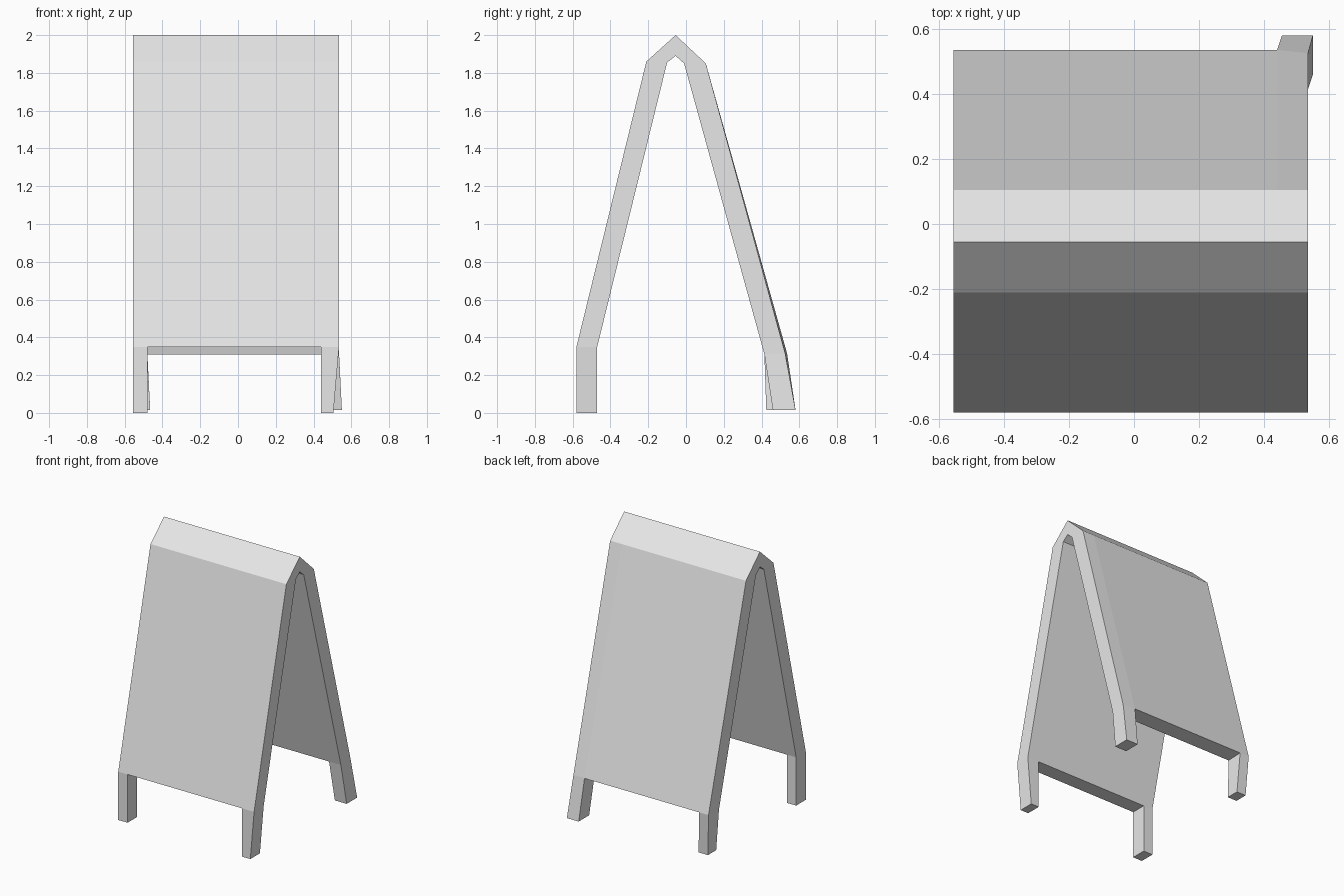
import bpy
import bmesh

cube = bpy.data.objects.get("Cube")
if cube:
    bpy.data.objects.remove(cube, do_unlink=True)

grey = bpy.data.materials.new("plain_grey")
grey.use_nodes = True
grey.diffuse_color = (0.8, 0.8, 0.8, 1)
grey.node_tree.nodes["Principled BSDF"].inputs["Base Color"].default_value = (0.8, 0.8, 0.8, 1)

# Side profile (y, z) of the folded board, front foot over the ridge to back foot
outer = [(-0.58, 0.35), (-0.21, 1.86), (-0.055, 2.0), (0.105, 1.85), (0.535, 0.315)]
inner = [(-0.47, 0.35), (-0.10, 1.855), (-0.055, 1.89), (-0.01, 1.85), (0.415, 0.31)]
stations = [-0.555, -0.48, 0.44, 0.535]

bm = bmesh.new()
rings = []
for x in stations:
    pair = [[bm.verts.new((x, y, z)) for y, z in line] for line in (outer, inner)]
    rings.append(pair)
rings[-1][0][-1].co.y = 0.525

# Panel skins and bottom edges between neighbouring stations
feet = {}
for s, (a, b) in enumerate(zip(rings, rings[1:])):
    for k in range(len(outer) - 1):
        for side in (0, 1):
            bm.faces.new((a[side][k], b[side][k], b[side][k + 1], a[side][k + 1]))
    for end in (0, -1):
        feet[s, end] = bm.faces.new((a[0][end], b[0][end], b[1][end], a[1][end]))

# Closed side edges
for o, i in (rings[0], rings[-1]):
    for k in range(len(outer) - 1):
        bm.faces.new((o[k], o[k + 1], i[k + 1], i[k]))


def leg(face, x_range, y_range, z):
    """Draw a leg down from a bottom face to the given foot rectangle."""
    new = bmesh.ops.extrude_discrete_faces(bm, faces=[face])["faces"][0]
    cx = new.calc_center_median()
    for v in new.verts:
        v.co = (x_range[v.co.x > cx.x], y_range[v.co.y > cx.y], z)


# Front legs stand upright, back legs splay a little unevenly
leg(feet[0, 0], (-0.555, -0.48), (-0.58, -0.47), 0)
leg(feet[2, 0], (0.44, 0.505), (-0.58, -0.47), 0)
leg(feet[0, -1], (-0.54, -0.465), (0.425, 0.52), 0.015)
leg(feet[2, -1], (0.455, 0.55), (0.46, 0.58), 0.015)

bmesh.ops.remove_doubles(bm, verts=bm.verts, dist=0.0001)
bmesh.ops.recalc_face_normals(bm, faces=bm.faces)
mesh = bpy.data.meshes.new("folding_sign_board")
bm.to_mesh(mesh)
bm.free()
mesh.materials.append(grey)
board = bpy.data.objects.new("folding_sign_board", mesh)
bpy.context.collection.objects.link(board)
